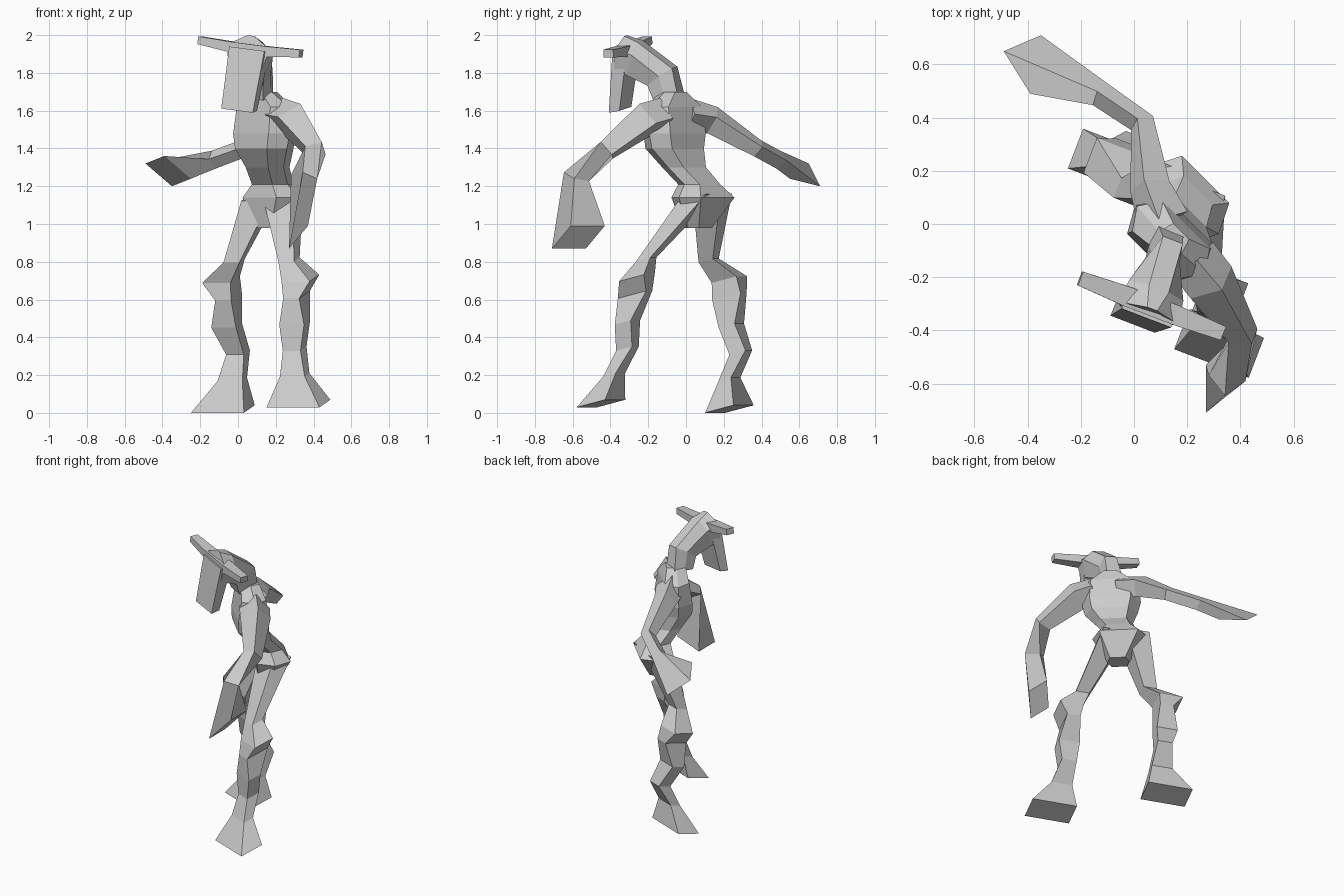
import bpy
import bmesh
from math import radians
from mathutils import Vector, Matrix

default_cube = bpy.data.objects.get("Cube")
if default_cube:
    bpy.data.objects.remove(default_cube, do_unlink=True)

# One plain clay colour for the whole figure
clay = bpy.data.materials.new("clay_grey")
clay.use_nodes = True
clay_shade = 0.6
clay_colour = (clay_shade, clay_shade, clay_shade, 1)
clay.diffuse_color = clay_colour
clay.node_tree.nodes["Principled BSDF"].inputs["Base Color"].default_value = clay_colour


def loft(name, rings):
    """Skin a row of equally sized corner rings and close both ends."""
    bm = bmesh.new()
    loops = [[bm.verts.new(corner) for corner in ring] for ring in rings]
    for lower, upper in zip(loops, loops[1:]):
        for i in range(len(lower)):
            bm.faces.new((lower[i - 1], lower[i], upper[i], upper[i - 1]))
    bm.faces.new(loops[0])
    bm.faces.new(loops[-1])
    bmesh.ops.recalc_face_normals(bm, faces=bm.faces)
    mesh = bpy.data.meshes.new(name)
    bm.to_mesh(mesh)
    bm.free()
    mesh.materials.append(clay)
    part = bpy.data.objects.new(name, mesh)
    bpy.context.scene.collection.objects.link(part)


def place(outline, centre, yaw, roll=0):
    """Roll and turn a local outline, then move it to its centre."""
    turn = Matrix.Rotation(radians(yaw), 3, "Z") @ Matrix.Rotation(radians(roll), 3, "Y")
    return [Vector(centre) + turn @ Vector(point) for point in outline]


def four_corners(centre, side, up):
    """Four-cornered section spanned by two half-edge vectors."""
    return [centre - side - up, centre + side - up,
            centre + side + up, centre - side + up]


def torso_ring(y, z, width, depth):
    """Six-cornered section, turned to the twist of the body."""
    inner = width * 0.7
    outline = [(-width, 0, 0), (-inner, -depth, 0), (inner, -depth, 0),
               (width, 0, 0), (inner, depth, 0), (-inner, depth, 0)]
    lean = 0.16 + y * 0.35
    return place(outline, (lean, y, z), yaw=-45)


def leg_ring(position, section, lift):
    """Four-cornered leg section, raised towards the foot by the step."""
    x, y = position
    z, width, depth = section
    rise = depth * 0.25
    outline = four_corners(Vector(), Vector((width, 0, 0)), Vector((0, depth, rise)))
    return place(outline, (x, y, z + lift * (1 - z)), yaw=-21)


def arm(name, joints, hand_centre, hand_side, hand_up):
    """Square sections across the path, ending in a wide slanted hand."""
    hand_centre, hand_side, hand_up = map(Vector, (hand_centre, hand_side, hand_up))
    path = [Vector(point) for point, radius in joints] + [hand_centre]
    rings = []
    for i, (point, radius) in enumerate(joints):
        along = (path[i + 1] - path[max(i - 1, 0)]).normalized()
        side = (hand_side - along * hand_side.dot(along)).normalized()
        up = along.cross(side)
        rings.append(four_corners(path[i], side * radius, up * radius))
    rings.append(four_corners(hand_centre, hand_side, hand_up))
    loft(name, rings)


def head_part(name, rings):
    """Loft rings drawn in the turned and tilted frame of the head."""
    loft(name, [place(ring, (0.12, -0.05, 1.6), yaw=-21, roll=7) for ring in rings])


def head_ring(*levels):
    """Symmetric section through level edges, each (y, z, half width)."""
    right_side = [(-width, y, z) for y, z, width in levels]
    left_side = [(width, y, z) for y, z, width in reversed(levels)]
    return right_side + left_side


# Torso, from crotch through pelvis, waist and chest to the neck base
torso_sections = [
    (.06, .98, .07, .06),
    (.09, 1.14, .18, .11),
    (.07, 1.21, .11, .08),
    (-.01, 1.3, .12, .08),
    (-.06, 1.4, .17, .1),
    (-.06, 1.48, .19, .1),
    (-.06, 1.62, .18, .08),
    (-.07, 1.7, .06, .06),
]
loft("torso", [torso_ring(*section) for section in torso_sections])

# Legs share one set of sections, from wide foot to hip: height, width, depth
leg_sections = [
    (.035, .15, .08), (.19, .07, .035), (.33, .05, .045), (.47, .07, .045),
    (.62, .045, .08), (.71, .08, .07), (.81, .045, .04), (1.14, .08, .08),
]
# Each leg bends its own way through those heights
right_path = [(-.08, .23), (-.03, .23), (0, .29), (-.06, .24),
              (-.05, .23), (-.09, .23), (-.02, .12), (.12, .14)]
left_path = [(.32, -.45), (.3, -.38), (.3, -.31), (.3, -.31),
             (.31, -.27), (.33, -.26), (.27, -.21), (.24, .06)]
for leg_name, leg_path, lift in (("right_leg", right_path, -.015),
                                 ("left_leg", left_path, .015)):
    loft(leg_name, [leg_ring(position, section, lift)
                    for position, section in zip(leg_path, leg_sections)])

# Arms: shoulder, upper arm, elbow and wrist, then the flared hand
arm("left_arm",
    [((.22, -.13, 1.57), .07), ((.29, -.22, 1.55), .07),
     ((.41, -.42, 1.39), .045), ((.35, -.58, 1.25), .05)],
    hand_centre=(.32, -.57, .93),
    hand_side=(.05, .05, .06),
    hand_up=(0, -.09, 0))
arm("right_arm",
    [((.11, .01, 1.57), .07), ((.06, .14, 1.55), .055),
     ((.03, .38, 1.4), .035), ((-.13, .49, 1.34), .035)],
    hand_centre=(-.37, .6, 1.28),
    hand_side=(-.07, -.03, .06),
    hand_up=(-.05, .08, -.02))

# Neck and wedge-shaped skull, each ring through crown, cheek and jaw
head_part("neck_and_skull", [
    head_ring((.03, .08, .05), (-.04, .07, .06), (-.11, .06, .05)),
    head_ring((0, .23, .04), (-.07, .19, .06), (-.14, .14, .05)),
    head_ring((-.19, .37, .04), (-.2, .31, .11), (-.24, .2, .09)),
    head_ring((-.27, .4, .02), (-.29, .34, .12), (-.31, .2, .09)),
])

# Long flat muzzle hanging from the brow, front edge to back edge
head_part("muzzle", [
    head_ring((-.31, .33, .1), (-.23, .32, .1)),
    head_ring((-.35, 0, .09), (-.29, .01, .09)),
])

# Horns, one bar across the brow that thins towards slightly raised tips
horn_side = Vector((0, .027, 0))
horn_up = Vector((0, 0, .02))
horn_rings = []
for x in (-.29, -.1, .1, .29):
    reach = abs(x)
    thickness = 1.6 - reach * 2
    horn_rings.append(four_corners(Vector((x, -.26, .32 + reach * .07)),
                                   horn_side * thickness, horn_up * thickness))
head_part("horns", horn_rings)
